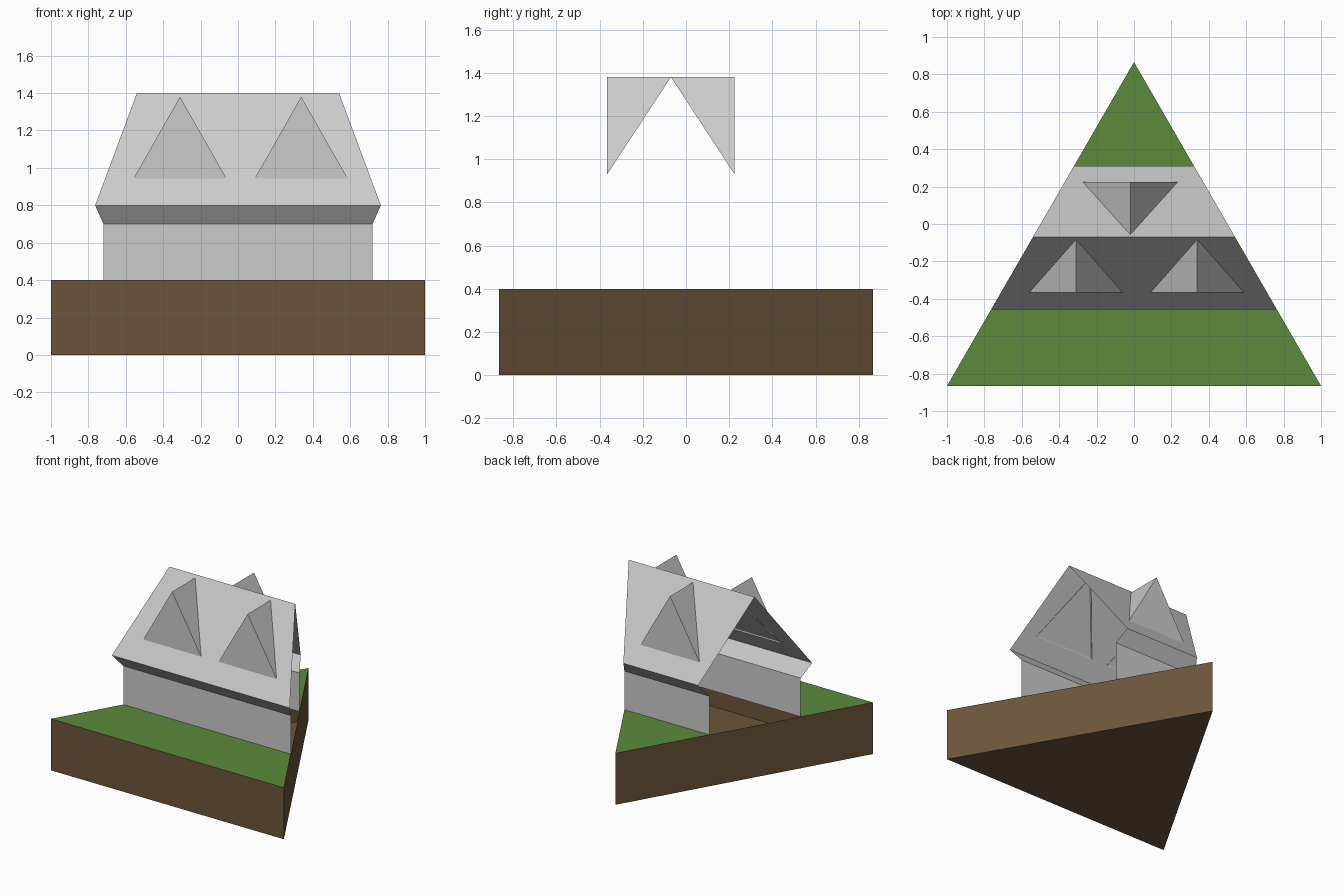
import bpy

if "Cube" in bpy.data.objects:
    bpy.data.objects.remove(bpy.data.objects["Cube"])

R3 = 3 ** 0.5
BACK = R3 / 2      # y of the rear corner of the triangular plot
GROUND = 0.4


def half_width(y):
    """Half width of the triangular plot at depth y."""
    return (BACK - y) / R3


def material(name, rgb):
    m = bpy.data.materials.new(name)
    m.diffuse_color = (*rgb, 1)
    m.use_nodes = True
    m.node_tree.nodes["Principled BSDF"].inputs["Base Color"].default_value = m.diffuse_color
    return m


def make(name, verts, faces, mat=None):
    me = bpy.data.meshes.new(name)
    me.from_pydata(verts, [], faces)
    me.update()
    ob = bpy.data.objects.new(name, me)
    bpy.context.collection.objects.link(ob)
    if mat:
        me.materials.append(mat)
    return ob


def sheet(name, profile, mat=None):
    """Sweep a (y, z) profile across x, trimmed to the triangular plot."""
    verts = []
    for y, z in profile:
        w = half_width(y)
        verts += [(-w, y, z), (w, y, z)]
    faces = [(2 * i, 2 * i + 1, 2 * i + 3, 2 * i + 2)
             for i in range(len(profile) - 1)]
    return make(name, verts, faces, mat)


def dormer(name, x, y_front, y_ridge, half=0.256, low=0.93, top=1.38):
    """Gabled dormer: vertical front triangle and two slopes."""
    verts = [(x - half, y_front, low), (x + half, y_front, low),
             (x, y_front, top), (x, y_ridge, top)]
    faces = [(0, 1, 2), (1, 3, 2), (0, 2, 3)]
    if y_front > y_ridge:
        faces = [f[::-1] for f in faces]
    return make(name, verts, faces)


brown = material("earth", (0.15, 0.09, 0.043))
green = material("grass", (0.107, 0.258, 0.045))

RIDGE = -0.07
WALL_F, WALL_B = -0.38, 0.235
EAVE_F, EAVE_B = -0.457, 0.31

# hollow triangular block of earth, open under the house
corners = [(-1, -BACK), (1, -BACK), (0, BACK)]
make("earth_block", [(x, y, z) for z in (0, GROUND) for x, y in corners],
     [(2, 1, 0), (0, 1, 4, 3), (1, 2, 5, 4), (2, 0, 3, 5)], brown)

# lawns in front of and behind the house
sheet("front_lawn", [(-BACK, GROUND), (WALL_F, GROUND)], green)
back_w = half_width(WALL_B)
make("back_lawn", [(-back_w, WALL_B, GROUND), (back_w, WALL_B, GROUND),
                   (0, BACK, GROUND)], [(0, 1, 2)], green)

# walls, soffits and roof, open at the trimmed ends
sheet("front_wall", [(WALL_F, GROUND), (WALL_F, 0.7)])
sheet("back_wall", [(WALL_B, 0.7), (WALL_B, GROUND)])
sheet("roof", [(WALL_F, 0.7), (EAVE_F, 0.8), (RIDGE, 1.4),
               (EAVE_B, 0.8), (WALL_B, 0.7)])

# dormers: two at the front, one at the back
dormer("front_dormer_left", -0.31, -0.365, RIDGE)
dormer("front_dormer_right", 0.338, -0.365, RIDGE)
dormer("back_dormer", -0.02, 0.225, RIDGE)
